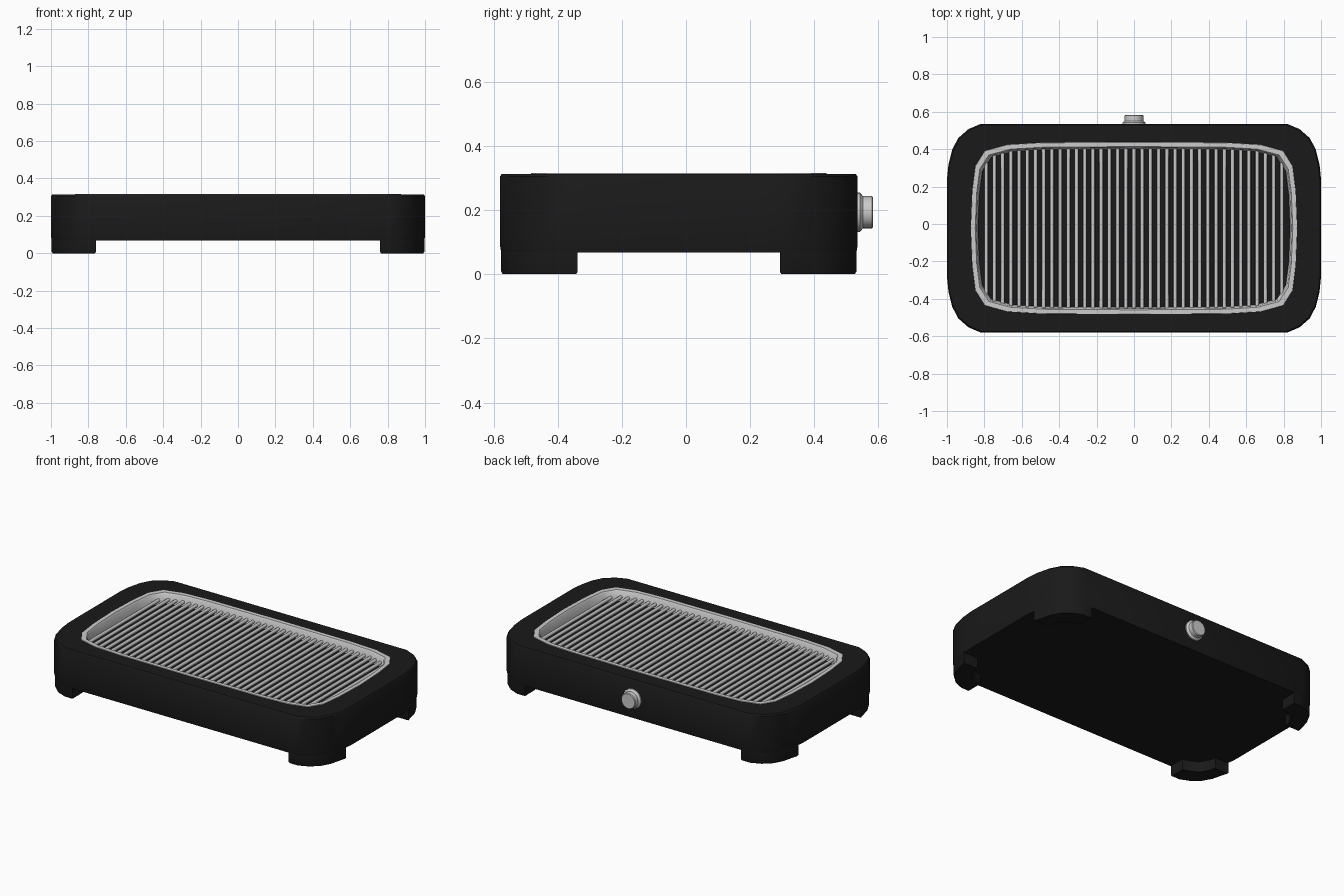
import bpy, bmesh, math
from mathutils import Matrix

if "Cube" in bpy.data.objects:
    bpy.data.objects.remove(bpy.data.objects["Cube"])

CY = -0.0225  # body centre in y (the knob sticks out at the back)
black = bpy.data.materials.new("black_plastic")
black.diffuse_color = (0.01, 0.01, 0.01, 1)
black.use_nodes = True
black.node_tree.nodes["Principled BSDF"].inputs["Base Color"].default_value = black.diffuse_color

# Quarter outlines, from the side (+x) to the back (+y)
BODY = [(1.0, 0.0), (1.0, 0.26), (0.992, 0.34), (0.972, 0.42), (0.94, 0.482),
        (0.885, 0.53), (0.82, 0.5575)]
RIM = [(0.875, 0.0), (0.867, 0.2), (0.85, 0.335), (0.80, 0.415), (0.68, 0.448), (0.5, 0.459), (0.0, 0.4625)]


def shrink(quarter, d):
    mx, my = quarter[0][0], quarter[-1][1]
    return [(x * (mx - d) / mx, y * (my - d) / my) for x, y in quarter]


def full_loop(q):
    r = q[::-1]
    pts = q + [(-x, y) for x, y in r] + [(-x, -y) for x, y in q] + [(x, -y) for x, y in r]
    out = []
    for p in pts:
        if not out or math.dist(p, out[-1]) > 1e-5:
            out.append(p)
    if math.dist(out[0], out[-1]) < 1e-5:
        out.pop()
    return out


def finish(bm, name, mat=None, angle=35):
    bmesh.ops.recalc_face_normals(bm, faces=bm.faces)
    me = bpy.data.meshes.new(name)
    bm.to_mesh(me)
    bm.free()
    me.shade_smooth()
    me.set_sharp_from_angle(angle=math.radians(angle))
    ob = bpy.data.objects.new(name, me)
    bpy.context.collection.objects.link(ob)
    if mat:
        me.materials.append(mat)
    return ob


def bridge(bm, a, b):
    for i in range(len(a)):
        j = (i + 1) % len(a)
        bm.faces.new((a[i], a[j], b[j], b[i]))


def add_ring(bm, pts, z):
    return [bm.verts.new((x, y + CY, z)) for x, y in pts]


def loft(name, layers, mat=None, caps=True, closed=False):
    bm = bmesh.new()
    rings = [add_ring(bm, pts, z) for pts, z in layers]
    for a, b in zip(rings, rings[1:]):
        bridge(bm, a, b)
    if closed:
        bridge(bm, rings[-1], rings[0])
    elif caps:
        bm.faces.new(rings[0])
        bm.faces.new(rings[-1])
    return finish(bm, name, mat)


# Housing: outer wall, flat top border bridged to the opening
bm = bmesh.new()
outer = [add_ring(bm, full_loop(shrink(BODY, d)), z)
         for d, z in ((0.004, 0.067), (0.0, 0.09), (0.0, 0.304), (0.006, 0.313))]
for a, b in zip(outer, outer[1:]):
    bridge(bm, a, b)
bm.faces.new(outer[0])
hole = add_ring(bm, full_loop(shrink(RIM, 0.005)), 0.313)
floor = add_ring(bm, full_loop(shrink(RIM, 0.005)), 0.25)
bridge(bm, hole, floor)
bm.faces.new(floor)
edges = [bm.edges.get((r[i], r[(i + 1) % len(r)])) for r in (outer[-1], hole) for i in range(len(r))]
bmesh.ops.bridge_loops(bm, edges=edges)
finish(bm, "housing", black)

# Metal rim around the opening
loft("tray_rim", [(full_loop(shrink(RIM, 0.0)), 0.308), (full_loop(shrink(RIM, 0.003)), 0.316),
                  (full_loop(shrink(RIM, 0.026)), 0.316), (full_loop(shrink(RIM, 0.032)), 0.308),
                  (full_loop(shrink(RIM, 0.04)), 0.252), (full_loop(shrink(RIM, 0.006)), 0.252)],
     closed=True)

# Grill bars, clipped to the rim
INNER = shrink(RIM, 0.034)


def half_length(x):
    for (x1, y1), (x2, y2) in zip(INNER, INNER[1:]):
        if x2 <= x <= x1:
            return y1 + (y2 - y1) * (x1 - x) / (x1 - x2)
    return 0.2


bm = bmesh.new()
N = 37
for i in range(N):
    x = -0.79 + 1.58 * i / (N - 1)
    bmesh.ops.create_cone(bm, cap_ends=True, segments=8, radius1=0.0105, radius2=0.0105,
                          depth=2 * half_length(abs(x)),
                          matrix=Matrix.Translation((x, CY, 0.276)) @ Matrix.Rotation(math.pi / 2, 4, 'X'))
finish(bm, "grill_bars", angle=50)

# Corner feet: curved wall segments following the housing corners
FOOT = [(0.996, 0.315), (0.988, 0.34), (0.968, 0.42), (0.936, 0.479), (0.882, 0.527), (0.817, 0.5535),
        (0.76, 0.5535), (0.76, 0.45), (0.80, 0.44), (0.855, 0.41), (0.885, 0.36), (0.895, 0.315)]
fx, fy = 0.88, 0.44
small = [(fx + (x - fx) * 0.96, fy + (y - fy) * 0.96) for x, y in FOOT]
for sx, side in ((1, "right"), (-1, "left")):
    for sy, end in ((1, "back"), (-1, "front")):
        flip = lambda pts: [(x * sx, y * sy) for x, y in pts]
        loft(f"{end}_{side}_foot", [(flip(small), 0.0), (flip(FOOT), 0.008), (flip(FOOT), 0.075)], black)

# Control knob on the back, turned from a profile
bm = bmesh.new()
rings = []
for r, y in ((0.062, 0.53), (0.062, 0.542), (0.052, 0.55), (0.05, 0.552), (0.05, 0.579), (0.046, 0.583)):
    rings.append([bm.verts.new((r * math.cos(t * math.pi / 12), y, 0.193 + r * math.sin(t * math.pi / 12)))
                  for t in range(24)])
for a, b in zip(rings, rings[1:]):
    bridge(bm, a, b)
bm.faces.new(rings[0])
bm.faces.new(rings[-1])
finish(bm, "control_knob")
